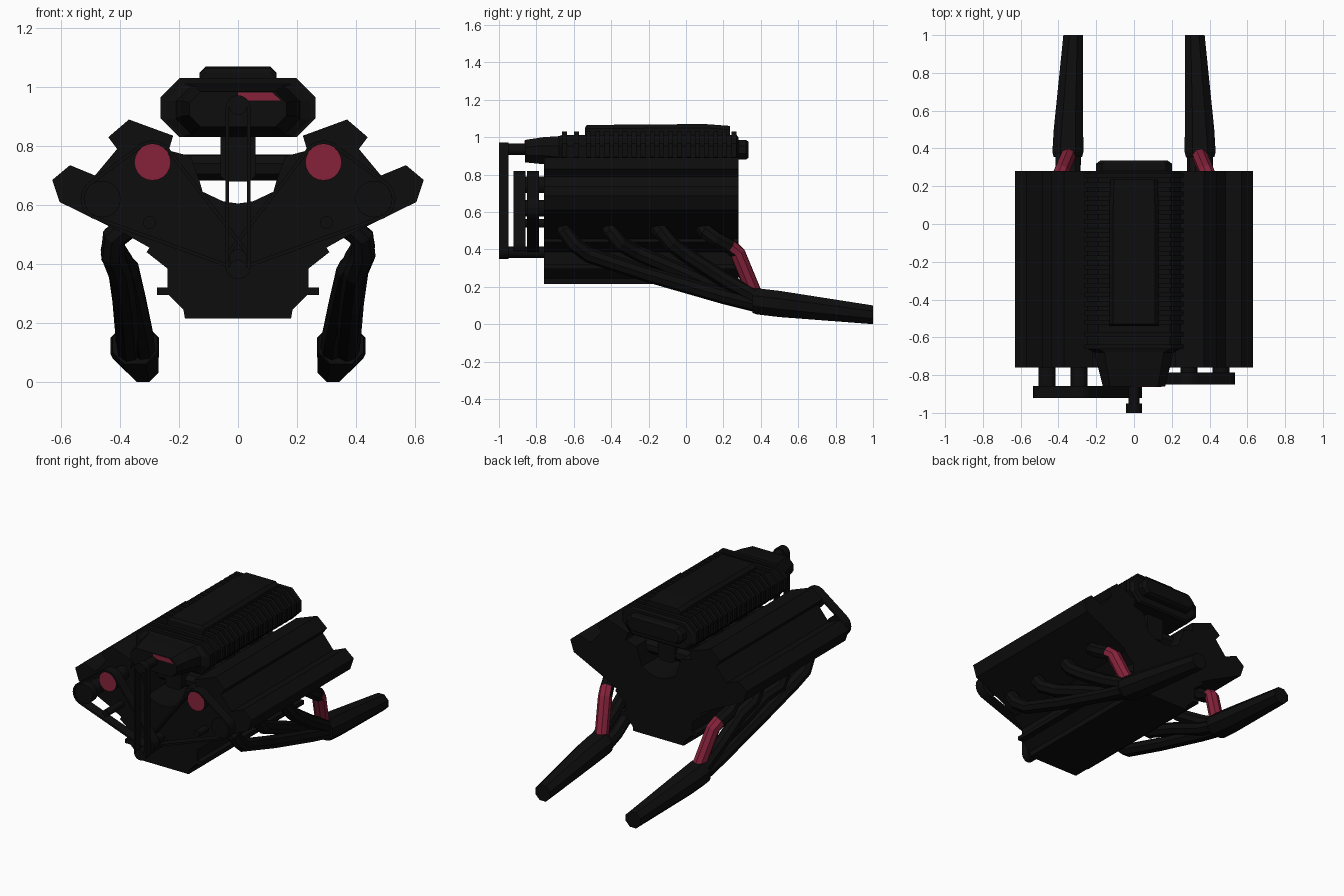
import bpy, bmesh, math
from mathutils import Vector
from mathutils.geometry import convex_hull_2d

if "Cube" in bpy.data.objects:
    bpy.data.objects.remove(bpy.data.objects["Cube"])


def material(name, col):
    m = bpy.data.materials.new(name)
    m.diffuse_color = (*col, 1)
    m.use_nodes = True
    m.node_tree.nodes["Principled BSDF"].inputs["Base Color"].default_value = m.diffuse_color
    return m


BLACK = material("engine black", (0.004, 0.004, 0.004))
PINK = material("inner pink", (0.24, 0.016, 0.044))


def finish(name, bm, rule=None):
    bmesh.ops.recalc_face_normals(bm, faces=bm.faces)
    bm.normal_update()
    if rule:
        for f in bm.faces:
            f.material_index = 1 if rule(f) else 0
    me = bpy.data.meshes.new(name)
    bm.to_mesh(me)
    bm.free()
    me.materials.append(BLACK)
    me.materials.append(PINK)
    ob = bpy.data.objects.new(name, me)
    bpy.context.collection.objects.link(ob)
    return ob


def loft(name, sections, rule=None):
    """Skin between rings of equal point count, capped at both ends."""
    bm = bmesh.new()
    rings = [[bm.verts.new(p) for p in s] for s in sections]
    n = len(rings[0])
    for a, b in zip(rings, rings[1:]):
        for i in range(n):
            bm.faces.new((a[i], a[(i + 1) % n], b[(i + 1) % n], b[i]))
    bm.faces.new(rings[0])
    bm.faces.new(rings[-1])
    return finish(name, bm, rule)


def extrude(name, profile, y0, y1, rule=None):
    return loft(name, [[(x, y, z) for x, z in profile] for y in (y0, y1)], rule)


def mirrored(half):
    return half + [(-x, z) for x, z in reversed(half) if x > 0.001]


def octagon(y, hw, z0, z1, cx=0, c=0.3):
    d = (z1 - z0) * c
    pts = [(hw - d, z0), (hw, z0 + d), (hw, z1 - d), (hw - d, z1)]
    pts += [(-x, z) for x, z in reversed(pts)]
    return [(cx + x, y, z) for x, z in pts]


def disc(name, x, z, r, y0, y1, n=20, pink_front=False):
    prof = [(x + r * math.cos(t * math.tau / n), z + r * math.sin(t * math.tau / n)) for t in range(n)]
    return extrude(name, prof, y0, y1, (lambda f: f.normal.y < -0.9) if pink_front else None)


def tube(name, path, r, n=8, pink_from=None):
    pts = [Vector(p) for p in path]
    secs = []
    for i, p in enumerate(pts):
        t = (pts[min(i + 1, len(pts) - 1)] - pts[max(i - 1, 0)]).normalized()
        u = t.cross(Vector((0.2, 0.3, 1)) if abs(t.z) < 0.8 else Vector((0, 1, 0))).normalized()
        if i and u.dot(last) < 0:
            u = -u
        if i:
            u = (last - t * last.dot(t)).normalized()
        last = u
        v = t.cross(u)
        secs.append([p + r * (math.cos(a) * u + math.sin(a) * v)
                     for a in (k * math.tau / n for k in range(n))])
    rule = (lambda f: f.calc_center_median().y > pink_from) if pink_from is not None else None
    return loft(name, secs, rule)


def belt(name, circles, y0, y1, t=0.012, n=24):
    """Thin band wrapped around a set of pulleys."""
    outer, inner = [], []
    for x, z, r in circles:
        for k in range(n):
            c, s = math.cos(k * math.tau / n), math.sin(k * math.tau / n)
            outer.append((x + (r + t) * c, z + (r + t) * s))
            inner.append((x + r * c, z + r * s))
    idx = convex_hull_2d(outer)
    bm = bmesh.new()
    rows = [[bm.verts.new((p[i][0], y, p[i][1])) for i in idx]
            for p, y in ((outer, y0), (outer, y1), (inner, y1), (inner, y0))]
    m = len(idx)
    for a in range(4):
        A, B = rows[a], rows[(a + 1) % 4]
        for i in range(m):
            bm.faces.new((A[i], A[(i + 1) % m], B[(i + 1) % m], B[i]))
    return finish(name, bm)


# Block with both cylinder heads and twin cam covers per bank
extrude("engine_block", mirrored([
    (0, .215), (.18, .215), (.185, .245), (.24, .30), (.24, .385), (.31, .44), (.30, .455),
    (.38, .50), (.605, .61), (.63, .685), (.57, .735), (.485, .70), (.41, .79), (.44, .83),
    (.37, .89), (.22, .835), (.235, .785), (.16, .765), (.13, .68), (.12, .645), (.05, .612),
    (0, .605)]), -.76, .28)
extrude("pan_rail", [(-.275, .295), (.275, .295), (.275, .32), (-.275, .32)], -.76, .28)

# Supercharger casing
loft("supercharger_body", [octagon(y, w, a, b, c=.32) for y, w, a, b in (
    (-.86, .165, .865, .985), (-.76, .19, .855, 1.0), (-.68, .21, .84, 1.005),
    (-.66, .25, .83, 1.012), (.27, .25, .83, 1.012), (.28, .235, .84, 1.0))])
loft("supercharger_rear_cover", [octagon(y, w, a, b) for y, w, a, b in (
    (.27, .2, .88, .985), (.32, .2, .88, .985), (.335, .18, .89, .975))])
extrude("nose_panel", [(0, .955), (.145, .955), (.115, .982), (0, .982)], -.864, -.858,
        lambda f: True)
for i, y in enumerate([-.65, -.585] + [-.52 + .0485 * k for k in range(17)]):
    loft(f"casing_rib_{i}", [octagon(v, .263, .83, 1.03, c=.32) for v in (y - .013, y + .013)])
loft("supercharger_lid", [[(x, y, z) for x, z in ((-w, 1.0), (w, 1.0), (w, h), (w - .02, h + .02),
     (.02 - w, h + .02), (-w, h))] for y, w, h in (
    (-.54, .13, 1.03), (-.53, .13, 1.045), (.1, .13, 1.05), (.235, .125, 1.04))])

# Intake plenum and runners under the supercharger
extrude("intake_plenum", mirrored([(.04, .68), (.06, .7), (.06, .84)]), -.66, .2)
for i, y in enumerate((-.58, -.33, -.08, .15)):
    tube(f"intake_runner_{i}", [(-.18, y, .727), (.18, y, .727)], .046)

# Drive belt from crank to supercharger
disc("crank_shaft", 0, .385, .03, -1.0, -.74)
disc("blower_shaft", 0, .935, .03, -1.0, -.84)
disc("crank_pulley", 0, .385, .03, -.995, -.95)
belt("blower_belt", [(0, .39, .03), (0, .93, .03)], -1.0, -.95)

# Cam belts, one set per bank at different depths
for s, side, y0, y1 in ((-1, "left", -.922, -.858), (1, "right", -.85, -.787)):
    pulleys = [(0, .42, .03), (s * .29, .745, .062), (s * .46, .62, .062)]
    belt(f"cam_belt_{side}", pulleys, y0, y1)
    disc(f"inlet_cam_pulley_{side}", *pulleys[1], y0 + .008, y1 - .005, pink_front=True)
    disc(f"exhaust_cam_pulley_{side}", *pulleys[2], y0 + .008, y1 - .005)
    disc(f"crank_cam_pulley_{side}", *pulleys[0], y0 + .008, y1 - .005)
    disc(f"inlet_cam_shaft_{side}", s * .29, .745, .045, y1 - .01, -.74)
    disc(f"exhaust_cam_shaft_{side}", s * .46, .62, .045, y1 - .01, -.74)
    disc(f"belt_idler_{side}", s * .3, .54, .022, y0, -.74)

# Exhaust headers: four pipes per bank into a tapered collector
for s, side in ((-1, "left"), (1, "right")):
    pipes = [
        [(.37, -.66, .53), (.42, -.645, .49), (.425, -.60, .43), (.40, -.52, .37),
         (.385, -.2, .265), (.375, .2, .15), (.37, .38, .105)],
        [(.37, -.42, .53), (.42, -.40, .49), (.425, -.35, .43), (.375, -.26, .38),
         (.35, 0, .27), (.325, .25, .15), (.32, .38, .11)],
        [(.37, -.16, .53), (.42, -.13, .49), (.425, -.08, .43), (.39, .0, .37),
         (.38, .2, .24), (.375, .38, .14)],
        [(.37, .08, .53), (.42, .11, .49), (.425, .16, .455), (.40, .235, .415),
         (.385, .275, .38), (.345, .37, .15)]]
    for i, p in enumerate(pipes):
        tube(f"exhaust_pipe_{side}_{i}", [(s * x, y, z) for x, y, z in p], .042,
             pink_from=.25 if i == 3 else None)
    loft(f"exhaust_collector_{side}", [octagon(y, w, a, b, s * cx) for y, w, a, b, cx in (
        (.355, .075, .06, .19, .35), (.38, .082, .052, .192, .35), (.5, .078, .038, .178, .347),
        (1.0, .052, 0, .1, .322))])
